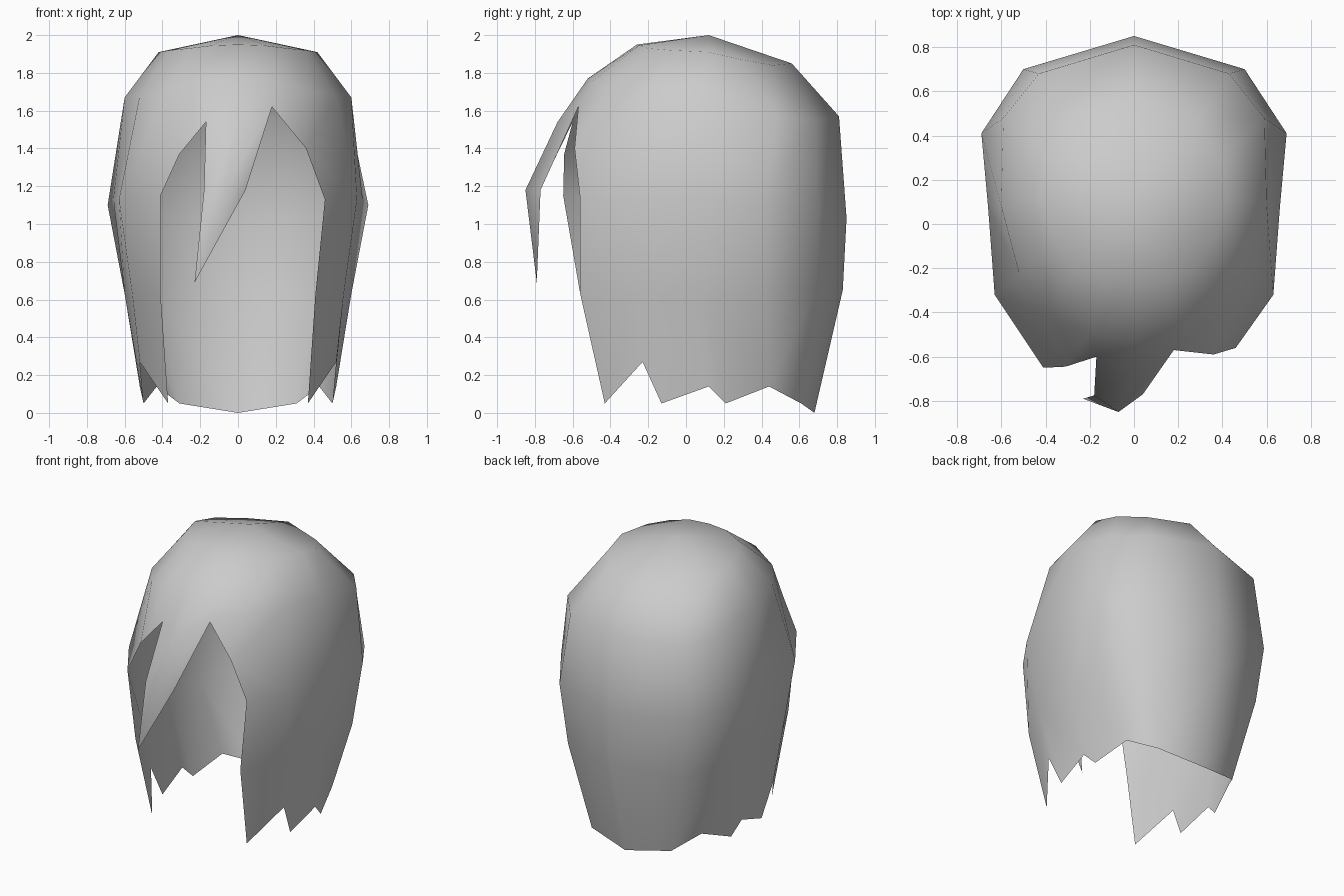
import bpy
import bmesh
from mathutils import Vector

default_cube = bpy.data.objects.get("Cube")
if default_cube:
    bpy.data.objects.remove(default_cube, do_unlink=True)


def make_material(name, colour):
    material = bpy.data.materials.new(name)
    material.use_nodes = True
    material.diffuse_color = colour
    shader = material.node_tree.nodes["Principled BSDF"]
    shader.inputs["Base Color"].default_value = colour
    shader.inputs["Roughness"].default_value = 0.8
    return material


def add_face(mesh, points, flip=False):
    """Add one polygon, reversed when it belongs to the mirrored half."""
    corners = [mesh.verts.new(Vector(p)) for p in points]
    mesh.faces.new(reversed(corners) if flip else corners)


def mirrored(points, side):
    return [(side * x, y, z) for x, y, z in points]


def bridge(mesh, first, second, flip):
    """Join two columns of equal length with quads."""
    for i in range(len(first) - 1):
        add_face(mesh, (first[i], first[i + 1], second[i + 1], second[i]), flip)


# Columns of the shell, each running from the crown ring to the hem
crown = (0, 0.12, 2.0)
back_centre = [(0, 0.56, 1.85), (0, 0.81, 1.57), (0, 0.85, 1.03), (0, 0.83, 0.65), (0, 0.68, 0)]
back_outer = [(0.28, 0.46, 1.84), (0.43, 0.68, 1.55), (0.5, 0.7, 1.05), (0.44, 0.69, 0.64), (0.31, 0.61, 0.05)]
rear_side = [(0.4, 0.3, 1.87), (0.59, 0.48, 1.57), (0.69, 0.41, 1.1), (0.6, 0.42, 0.63), (0.43, 0.44, 0.14)]
middle_side = [(0.42, 0.12, 1.91), (0.6, 0.08, 1.67), (0.66, 0.08, 1.13), (0.6, 0.08, 0.63), (0.52, 0.12, 0.14)]
front_side = [(0.36, -0.08, 1.92), (0.52, -0.22, 1.68), (0.63, -0.32, 1.13), (0.56, -0.28, 0.63), (0.52, -0.23, 0.27)]
rear_tip = (0.5, 0.21, 0.05)
front_tip = (0.5, -0.13, 0.05)

# Forehead and the single lock that hangs from it
fringe_centre = [(0, -0.26, 1.95), (0, -0.52, 1.77), (0, -0.68, 1.54), (-0.07, -0.85, 1.18)]
temple = [(0.26, -0.2, 1.93), (0.38, -0.42, 1.7)]
brow = [(0.14, -0.25, 1.945), (0.2, -0.49, 1.76)]
lock_tip = (-0.23, -0.79, 0.69)

# Edges of the face opening differ slightly between the two sides:
# apex, upper edge, cheek, jaw, lower tip, then the edge of the lock
openings = {
    1: [(0.18, -0.57, 1.62), (0.36, -0.59, 1.4), (0.46, -0.56, 1.13),
        (0.41, -0.56, 0.63), (0.37, -0.43, 0.05), (0.04, -0.77, 1.18)],
    -1: [(-0.17, -0.6, 1.54), (-0.31, -0.645, 1.37), (-0.41, -0.65, 1.15),
         (-0.41, -0.56, 0.63), (-0.37, -0.43, 0.05), (-0.18, -0.775, 1.18)],
}

mesh = bmesh.new()
for side, opening in openings.items():
    flip = side < 0
    apex, upper, cheek, jaw, tip, lock_edge = opening
    columns = [mirrored(c, side) for c in
               (back_centre, back_outer, rear_side, middle_side, front_side)]
    side_temple, side_brow = mirrored(temple, side), mirrored(brow, side)
    tips = mirrored([rear_tip, front_tip], side)

    # Back and sides, with pointed hem between the side columns
    for i, (first, second) in enumerate(zip(columns, columns[1:])):
        if i < 2:
            bridge(mesh, second, first, not flip)
            continue
        bridge(mesh, second[:-1], first[:-1], not flip)
        add_face(mesh, (first[3], first[4], tips[i - 2], second[3]), not flip)
        add_face(mesh, (tips[i - 2], second[4], second[3]), not flip)

    # Panel running from the temple down to the jaw tip
    front = columns[-1]
    add_face(mesh, (front[0], front[1], side_temple[1], side_temple[0]), flip)
    add_face(mesh, (front[1], front[2], upper, side_temple[1]), flip)
    add_face(mesh, (front[2], cheek, upper), flip)
    bridge(mesh, front[2:], [cheek, jaw, tip], flip)

    # Forehead and lock
    bridge(mesh, side_temple + [upper], side_brow + [apex], flip)
    bridge(mesh, side_brow + [apex, lock_edge], fringe_centre, flip)
    add_face(mesh, (lock_edge, lock_tip, fringe_centre[-1]), flip)

    # Crown cap
    ring = [c[0] for c in columns] + [side_temple[0], side_brow[0], fringe_centre[0]]
    for a, b in zip(ring, ring[1:]):
        add_face(mesh, (crown, a, b), not flip)

# Weld the panels into one sheet with outward normals
bmesh.ops.remove_doubles(mesh, verts=mesh.verts, dist=0.001)
bmesh.ops.recalc_face_normals(mesh, faces=mesh.faces)
top_face = max(mesh.faces, key=lambda f: f.calc_center_median().z)
if top_face.normal.z < 0:
    bmesh.ops.reverse_faces(mesh, faces=mesh.faces)

data = bpy.data.meshes.new("hair_shell")
mesh.to_mesh(data)
mesh.free()
data.materials.append(make_material("light grey", (0.6, 0.6, 0.6, 1)))
hair = bpy.data.objects.new("hair_shell", data)
bpy.context.collection.objects.link(hair)
data.shade_smooth()
